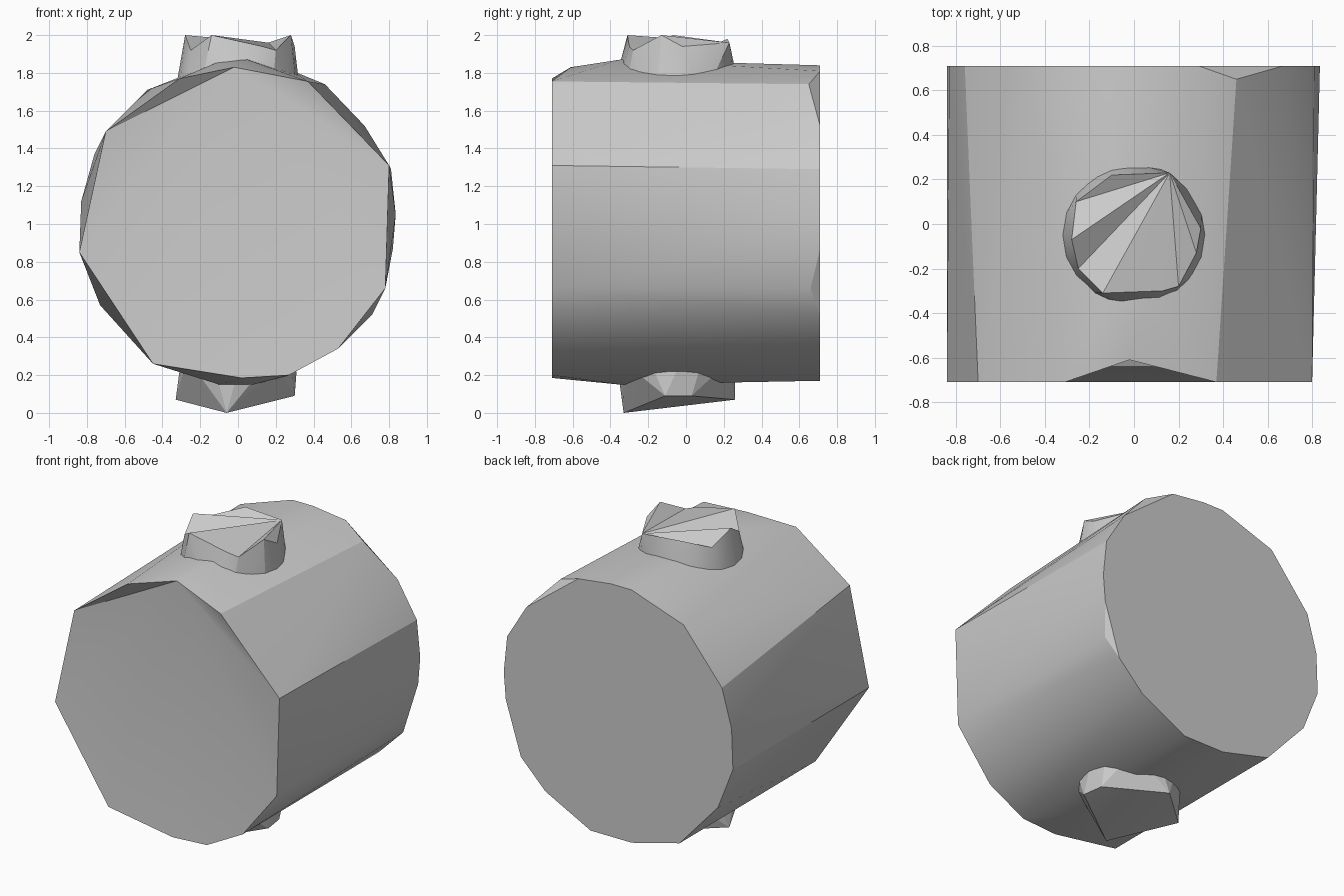
import bpy, bmesh, math

cube = bpy.data.objects.get("Cube")
if cube:
    bpy.data.objects.remove(cube)

grey = bpy.data.materials.new("plain grey")
grey.use_nodes = True
grey.diffuse_color = (0.6, 0.6, 0.6, 1)
grey.node_tree.nodes["Principled BSDF"].inputs["Base Color"].default_value = (0.6, 0.6, 0.6, 1)


def finish(name, bm, angle):
    bmesh.ops.recalc_face_normals(bm, faces=bm.faces)
    mesh = bpy.data.meshes.new(name)
    bm.to_mesh(mesh)
    bm.free()
    mesh.materials.append(grey)
    obj = bpy.data.objects.new(name, mesh)
    bpy.context.collection.objects.link(obj)
    bpy.ops.object.select_all(action="DESELECT")
    obj.select_set(True)
    bpy.context.view_layer.objects.active = obj
    bpy.ops.object.shade_smooth_by_angle(angle=math.radians(angle))


def hull(points):
    bm = bmesh.new()
    verts = [bm.verts.new(p) for p in points]
    result = bmesh.ops.convex_hull(bm, input=verts)
    loose = [v for v in result["geom_interior"] if isinstance(v, bmesh.types.BMVert)]
    bmesh.ops.delete(bm, geom=loose, context="VERTS")
    return bm, verts


def fan(bm, loop):
    for i in range(1, len(loop) - 1):
        bm.faces.new((loop[0], loop[i], loop[i + 1]))


def ring(radius, y, z, count):
    turns = [math.tau * i / count for i in range(count)]
    return [(radius * math.cos(a), y + radius * math.sin(a), z) for a in turns]


# Drum body: coarse front outline, rounder back outline, raised top and bottom
front = [(-0.02, 1.83), (0.37, 1.755), (0.8, 1.31), (0.78, 0.66), (0.53, 0.34),
         (0.27, 0.2), (0.02, 0.185), (-0.45, 0.26), (-0.84, 0.85), (-0.7, 1.49),
         (-0.31, 1.77)]
back = [(-0.83, 1.12), (-0.76, 1.37), (-0.48, 1.71), (-0.1, 1.84), (0.05, 1.84),
        (0.29, 1.81), (0.67, 1.52), (0.81, 1.29), (0.835, 1.05), (0.82, 0.87),
        (0.71, 0.52), (0.53, 0.34), (0.2, 0.17), (-0.1, 0.17), (-0.45, 0.26),
        (-0.73, 0.57), (-0.84, 0.85)]
body = [(x, -0.71, z) for x, z in front] + [(x, 0.71, z) for x, z in back]
body += [(0.05, -0.35, 1.87), (-0.1, -0.3, 1.86), (0.46, 0.65, 1.74),
         (0.78, 0.66, 0.66), (0.08, -0.35, 0.15), (-0.1, -0.35, 0.15)]
bm, verts = hull(body)

# Front cap: fanned from a top corner that is set back
rim = verts[:len(front)]
cap = [f for f in bm.faces if all(v in rim for v in f.verts)]
bmesh.ops.delete(bm, geom=cap, context="FACES")
rim[0].co.y = -0.61
fan(bm, rim)
finish("drum_body", bm, 22)

# Top stub: round foot with an uneven crown fanned from one rim corner
crown = [(0.16, 0.23, 1.96), (-0.1, 0.22, 1.98), (-0.26, 0.1, 1.93),
         (-0.28, -0.07, 2.0), (-0.25, -0.2, 1.92), (-0.14, -0.31, 2.0),
         (0.13, -0.3, 1.94), (0.2, -0.28, 1.92), (0.28, -0.13, 2.0), (0.3, -0.02, 1.94)]
bm = bmesh.new()
rim = [bm.verts.new(p) for p in crown]
foot = [bm.verts.new(p) for p in ring(0.32, -0.05, 1.77, 20)]
loops = [bm.edges.new((loop[i - 1], loop[i])) for loop in (rim, foot) for i in range(len(loop))]
bmesh.ops.bridge_loops(bm, edges=loops)
fan(bm, rim)
bm.faces.new(foot)
finish("top_stub", bm, 20)

# Bottom stub: blunt faceted foot
tip = [(-0.06, -0.33, 0), (-0.33, 0.02, 0.07), (-0.06, 0.26, 0.07),
       (0.28, 0.03, 0.09), (0.3, -0.11, 0.09)]
bm, verts = hull(tip + ring(0.31, -0.05, 0.22, 16))
finish("bottom_stub", bm, 20)
